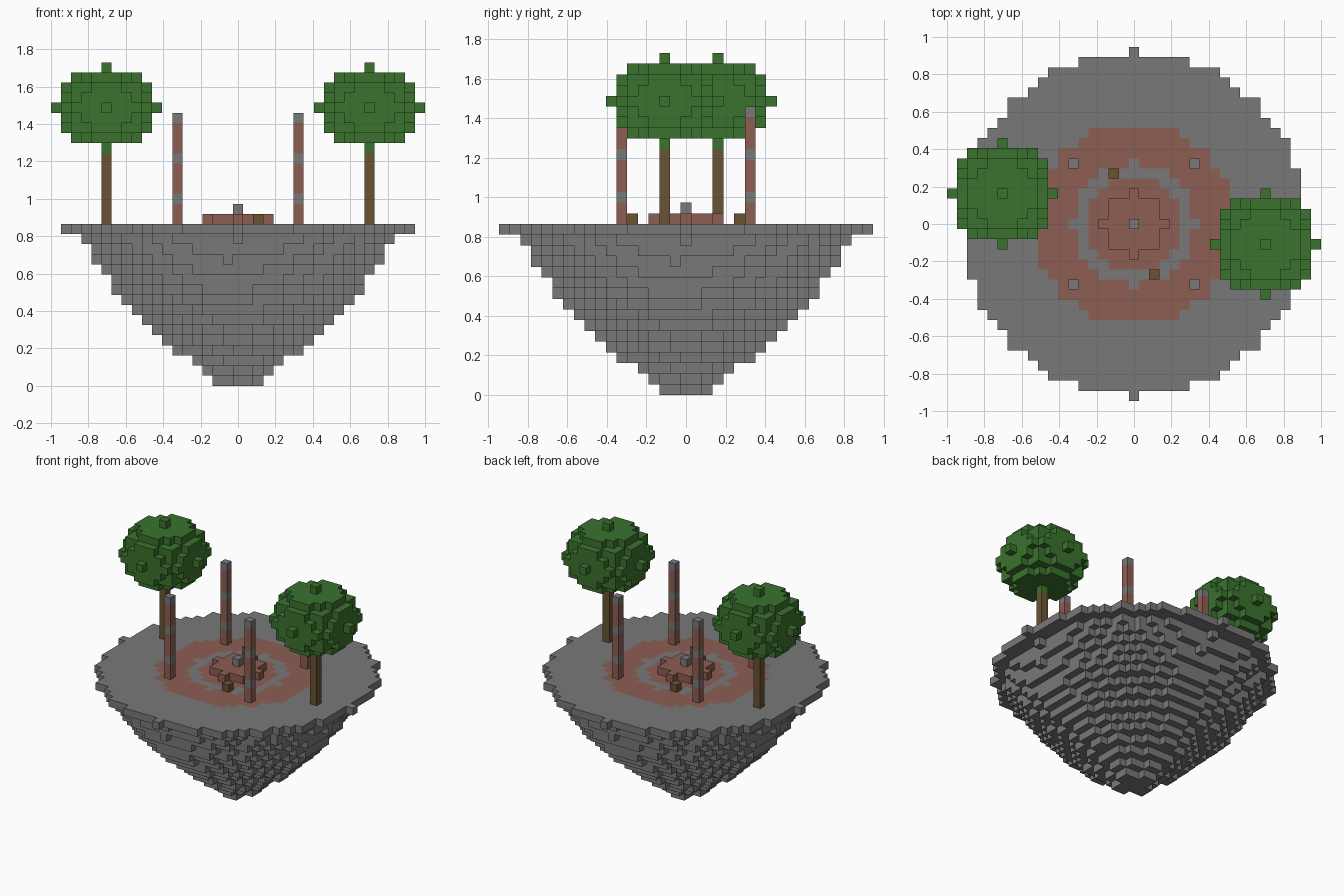
import bpy, bmesh
from math import atan2, sin, hypot
from mathutils import Vector

V = 2 / 37  # edge of one block

if "Cube" in bpy.data.objects:
    bpy.data.objects.remove(bpy.data.objects["Cube"])


def make_material(name, rgb):
    m = bpy.data.materials.new(name)
    m.use_nodes = True
    m.diffuse_color = (*rgb, 1)
    m.node_tree.nodes["Principled BSDF"].inputs["Base Color"].default_value = (*rgb, 1)
    return m


STONE = make_material("stone grey", (0.19, 0.19, 0.19))
BRICK = make_material("brick red", (0.27, 0.112, 0.086))
WOOD = make_material("wood brown", (0.14, 0.087, 0.032))
LEAF = make_material("leaf green", (0.042, 0.17, 0.027))

DIRECTIONS = [Vector(d) for d in
              ((1, 0, 0), (-1, 0, 0), (0, 1, 0), (0, -1, 0), (0, 0, 1), (0, 0, -1))]


def blocks(name, cells, materials, rule=lambda c: 0):
    """Build the outer skin of a set of unit blocks; rule picks each block's material."""
    bm = bmesh.new()
    corners = {}

    def corner(p):
        key = tuple(round(2 * a) for a in p)
        if key not in corners:
            corners[key] = bm.verts.new(p * V)
        return corners[key]

    for c in cells:
        centre = Vector(c) + Vector((0, 0, 0.5))
        for d in DIRECTIONS:
            if tuple(int(a + b) for a, b in zip(c, d)) in cells:
                continue
            u = Vector((d.y, d.z, d.x))
            w = d.cross(u)
            quad = [centre + (d + u * i + w * j) / 2
                    for i, j in ((-1, -1), (1, -1), (1, 1), (-1, 1))]
            face = bm.faces.new([corner(p) for p in quad])
            face.material_index = rule(c)
    mesh = bpy.data.meshes.new(name)
    bm.to_mesh(mesh)
    bm.free()
    for m in materials:
        mesh.materials.append(m)
    obj = bpy.data.objects.new(name, mesh)
    bpy.context.collection.objects.link(obj)
    return obj


def disc(radius, z, wobble=0):
    n = int(radius) + 2
    return {(x, y, z) for x in range(-n, n + 1) for y in range(-n, n + 1)
            if hypot(x, y) <= radius + wobble * sin(4 * atan2(y, x) + z / 3)}


def column(x, y, low, high):
    return {(x, y, z) for z in range(low, high)}


# Floating island: stacked discs tapering downward, with a paved top
RADII = [2.4, 3.4, 4.6, 5.9, 7, 8, 9.2, 10.2, 11.2, 12.2, 13, 13.5, 14.2, 14.8, 15.3]
island = disc(17, 15)
for level, r in enumerate(RADII):
    island |= disc(r, level, 0.3)


def paving(c):
    d = c[0] ** 2 + c[1] ** 2
    return int(c[2] == 15 and d < 100 and not 25 <= d <= 36)


blocks("island", island, [STONE, BRICK], paving)

# Central plinth with a stone on top
blocks("plinth", disc(3, 16), [BRICK])
blocks("plinth_stone", {(0, 0, 17)}, [STONE])

# Log seats
for side, name in ((1, "front_seat"), (-1, "back_seat")):
    blocks(name, {(2 * side, -5 * side, 16)}, [WOOD])

# Banded pillars, a stone course every fourth block
for x, side in ((6, "left"), (-6, "right")):
    for y, end in ((-6, "front"), (6, "back")):
        blocks(f"{end}_{side}_pillar", column(x, y, 16, 27), [BRICK, STONE],
               lambda c: int(c[2] % 4 == 2))

# Trees: one-block trunks with flattened round crowns
for x, y, side in ((13, -2, "left"), (-13, 3, "right")):
    blocks(f"{side}_trunk", column(x, y, 16, 23), [WOOD])
    crown = {(x + i, y + j, 27 + k)
             for i in range(-5, 6) for j in range(-5, 6) for k in range(-4, 5)
             if i * i + j * j + (1.25 * k) ** 2 <= 25}
    blocks(f"{side}_crown", crown, [LEAF])
